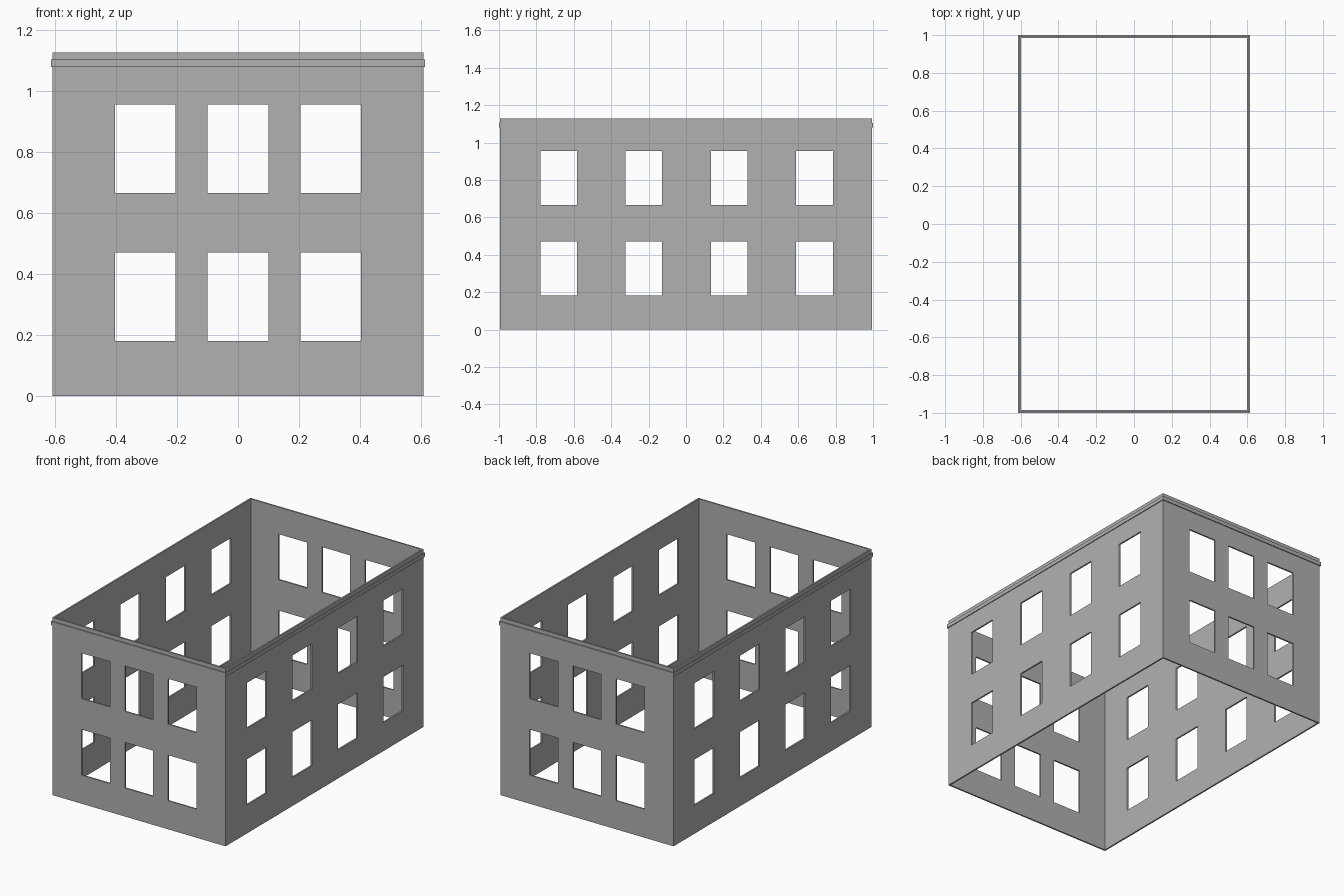
import bpy
import bmesh

if "Cube" in bpy.data.objects:
    bpy.data.objects.remove(bpy.data.objects["Cube"])

HX, HY, TOP = 0.609, 0.994, 1.128

grey = bpy.data.materials.new("dark_grey")
grey.diffuse_color = (0.44, 0.44, 0.44, 1)
grey.use_nodes = True
grey.node_tree.nodes["Principled BSDF"].inputs["Base Color"].default_value = grey.diffuse_color


def stops(half, centres, w):
    # Breakpoints along one wall; every odd span is a window column
    pts = [-half]
    for c in centres:
        pts += [c - w / 2, c + w / 2]
    return pts + [half]


def shell(name, hx, hy, xs, ys, zs, thickness):
    # Four-sided hollow wall ring, windows left open, thickened inwards
    bm = bmesh.new()
    sides = [
        [(x, -hy) for x in xs],
        [(hx, y) for y in ys],
        [(x, hy) for x in reversed(xs)],
        [(-hx, y) for y in reversed(ys)],
    ]
    for side in sides:
        grid = [[bm.verts.new((x, y, z)) for z in zs] for x, y in side]
        for i in range(len(side) - 1):
            for j in range(len(zs) - 1):
                if i % 2 and j % 2:
                    continue
                bm.faces.new((grid[i][j], grid[i + 1][j],
                              grid[i + 1][j + 1], grid[i][j + 1]))
    bmesh.ops.remove_doubles(bm, verts=bm.verts, dist=1e-5)
    mesh = bpy.data.meshes.new(name)
    bm.to_mesh(mesh)
    bm.free()
    mesh.materials.append(grey)
    obj = bpy.data.objects.new(name, mesh)
    bpy.context.collection.objects.link(obj)
    mod = obj.modifiers.new("thickness", "SOLIDIFY")
    mod.thickness = thickness
    mod.offset = -1
    mod.use_even_offset = True
    return obj


# Walls: three window columns front and back, four on each side, two storeys
shell("building_walls", HX, HY,
      stops(HX, (-0.304, 0, 0.304), 0.199),
      stops(HY, (-0.681, -0.225, 0.231, 0.687), 0.196),
      (0, 0.181, 0.471, 0.667, 0.956, TOP), 0.01)

# Thin cornice band just below the top edge
bx, by = HX + 0.005, HY + 0.006
shell("cornice_band", bx, by, (-bx, bx), (-by, by), (1.08, 1.104), 0.007)
